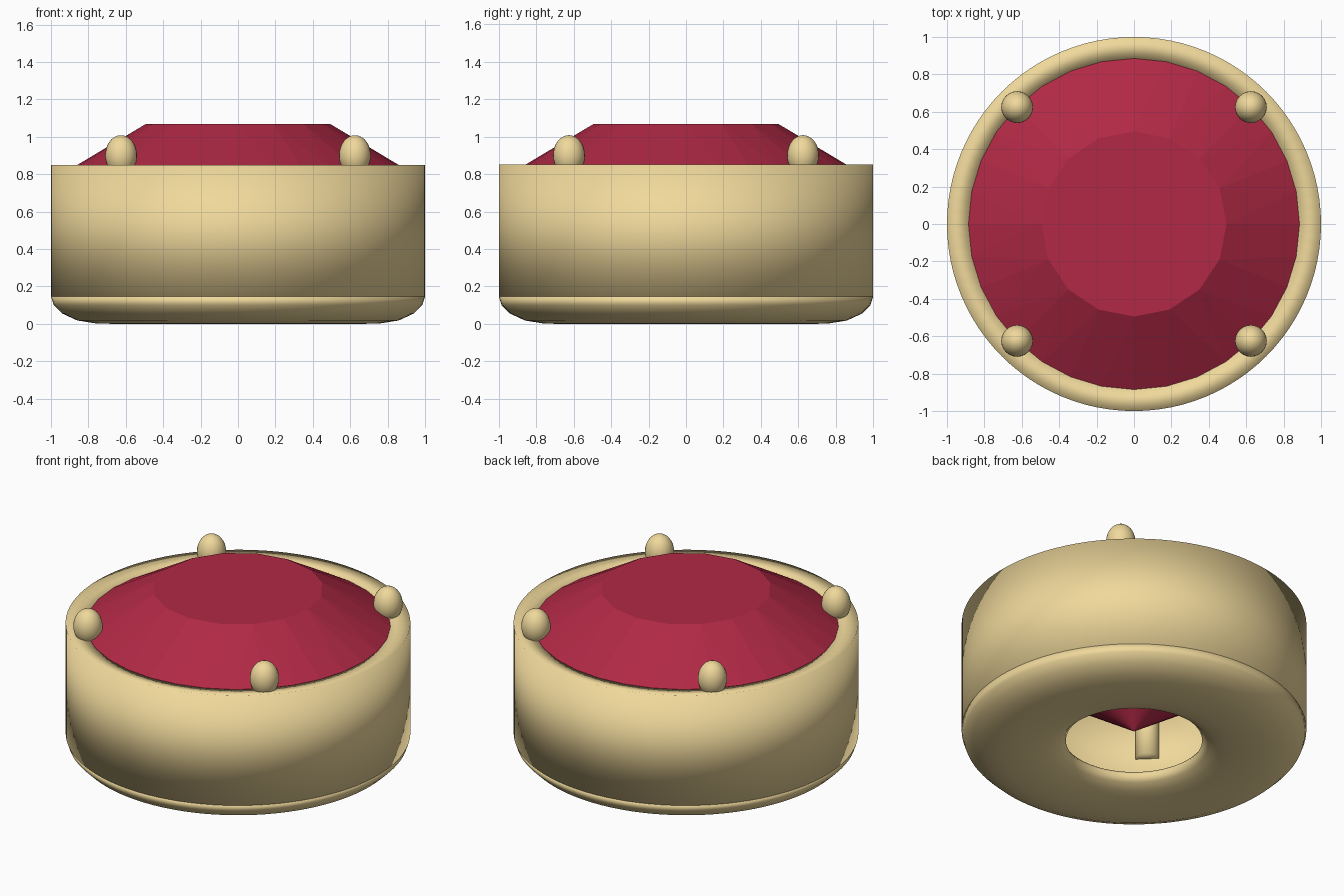
import bpy, bmesh
from math import cos, sin, tau

if "Cube" in bpy.data.objects:
    bpy.data.objects.remove(bpy.data.objects["Cube"])


def material(name, color):
    m = bpy.data.materials.new(name)
    m.diffuse_color = color
    m.use_nodes = True
    m.node_tree.nodes["Principled BSDF"].inputs["Base Color"].default_value = m.diffuse_color
    return m


gold = material("gold", (0.87, 0.69, 0.33, 1))
red = material("red_gem", (0.44, 0.022, 0.06, 1))


def finish(bm, name, mat, smooth=True):
    bmesh.ops.recalc_face_normals(bm, faces=bm.faces)
    me = bpy.data.meshes.new(name)
    bm.to_mesh(me)
    bm.free()
    me.polygons.foreach_set("use_smooth", [smooth] * len(me.polygons))
    me.materials.append(mat)
    ob = bpy.data.objects.new(name, me)
    bpy.context.collection.objects.link(ob)
    return ob


def ring(bm, r, z, n, x=0, y=0):
    return [bm.verts.new((x + r * cos(tau * i / n), y + r * sin(tau * i / n), z))
            for i in range(n)]


def bridge(bm, a, b):
    n = len(a)
    for i in range(n):
        j = (i + 1) % n
        bm.faces.new((a[i], a[j], b[j], b[i]))


def lathe(name, profile, n, mat, closed=True, x=0, y=0):
    """Spin (radius, z) points about a vertical axis."""
    bm = bmesh.new()
    rings = [ring(bm, r, z, n, x, y) for r, z in profile]
    for a, b in zip(rings, rings[1:]):
        bridge(bm, a, b)
    if closed:
        bridge(bm, rings[-1], rings[0])
    else:
        bm.faces.new(rings[0])
        bm.faces.new(rings[-1])
    return finish(bm, name, mat)


# Bezel wall: shading rolls softly over the rim
lathe("bezel_wall", [(1, 0.145), (1, 0.85), (0.88, 0.832), (0.89, 0.145)], 96, gold)

# Rounded base plate with an open centre
base = lathe("base_ring", [(1, 0.145), (0.985, 0.1), (0.94, 0.055), (0.86, 0.018),
                           (0.76, 0.002), (0.68, 0), (0.58, 0.004), (0.49, 0.02),
                           (0.43, 0.042), (0.395, 0.075), (0.41, 0.1), (0.89, 0.146)],
             96, gold)

# Faceted gem: 16-sided table, 32-sided girdle, pointed underside
bm = bmesh.new()
table = ring(bm, 0.495, 1.067, 16)
upper = ring(bm, 0.885, 0.834, 32)
lower = ring(bm, 0.885, 0.76, 32)
culet = bm.verts.new((0, 0, 0.135))
bm.faces.new(table)
for i in range(16):
    a, b = table[i], table[(i + 1) % 16]
    g = [upper[(2 * i + k) % 32] for k in range(3)]
    bm.faces.new((a, g[0], g[1]))
    bm.faces.new((a, g[1], b))
    bm.faces.new((b, g[1], g[2]))
bridge(bm, upper, lower)
for i in range(32):
    bm.faces.new((lower[i], culet, lower[(i + 1) % 32]))
finish(bm, "gem", red, smooth=False)

# Four prongs: a slim shaft and a domed head
for k in range(4):
    x, y = 0.625 * (1 if k % 2 else -1), 0.625 * (1 if k > 1 else -1)
    shaft = lathe(f"prong_shaft_{k + 1}", [(0.07, 0.46), (0.07, 0.9)], 24, gold, False, x, y)
    bpy.ops.mesh.primitive_uv_sphere_add(segments=24, ring_count=16, location=(x, y, 0.9))
    head = bpy.context.object
    head.name = f"prong_head_{k + 1}"
    head.scale = (0.085, 0.085, 0.108)
    bpy.ops.object.shade_smooth()
    head.data.materials.append(gold)
